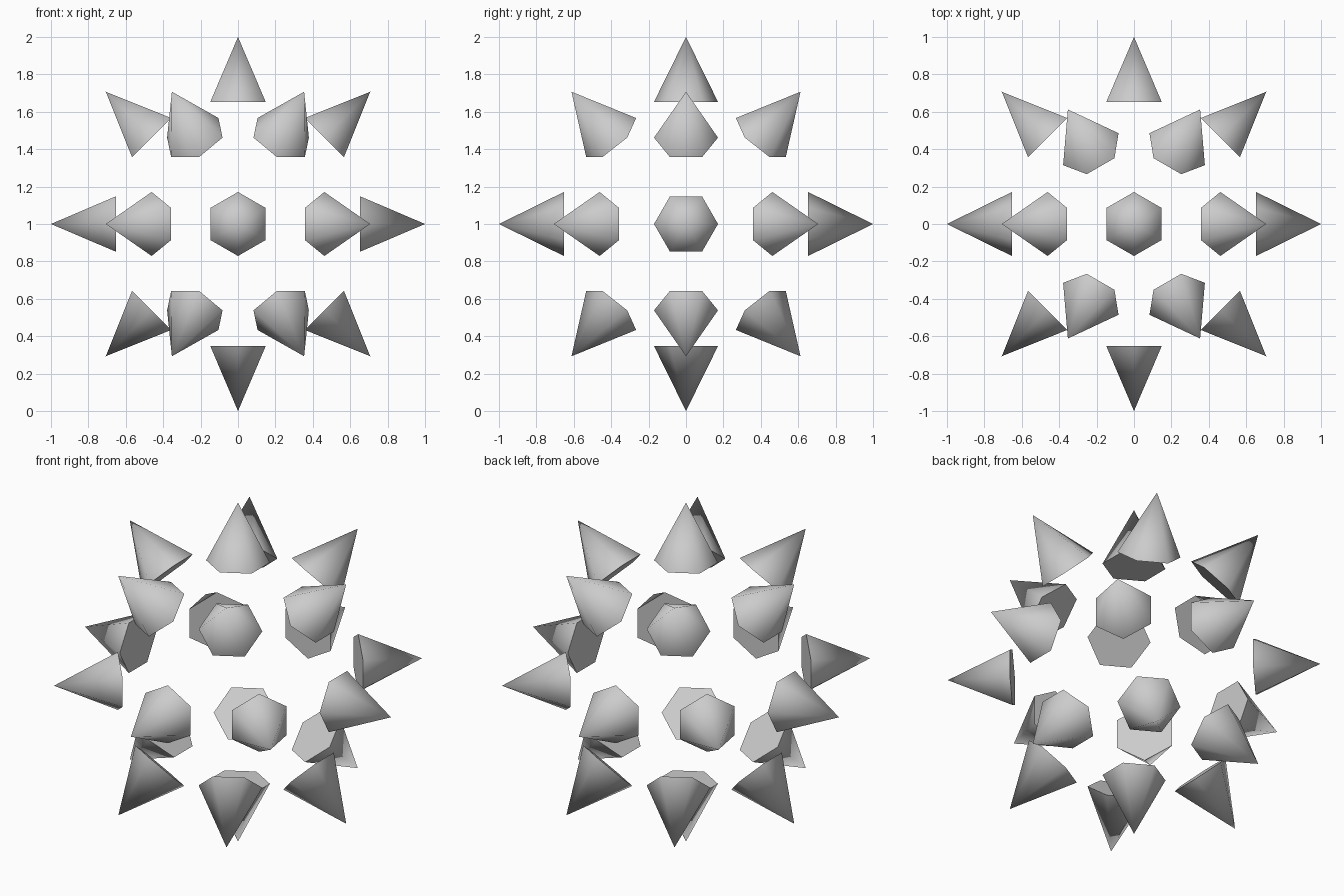
import bpy
from math import sin, cos, radians
from mathutils import Vector, Matrix

if "Cube" in bpy.data.objects:
    bpy.data.objects.remove(bpy.data.objects["Cube"])

SIDES, RADIUS = 6, 0.171
BASE_DIST, TIP_DIST = 0.653, 1.0
CENTRE = Vector((0, 0, 1))
UP, SIDE = Vector((0, 0, 1)), Vector((0, 1, 0))


def spike(name, direction, corner):
    """Six-sided cone pointing outwards, one base corner towards 'corner'."""
    d, y = direction.normalized(), corner.normalized()
    rot = Matrix((y.cross(d), y, d)).transposed()
    mid = CENTRE + d * (BASE_DIST + TIP_DIST) / 2
    bpy.ops.mesh.primitive_cone_add(vertices=SIDES, radius1=RADIUS, radius2=0,
                                    depth=TIP_DIST - BASE_DIST, location=mid,
                                    rotation=rot.to_euler())
    bpy.context.object.name = name
    bpy.ops.object.shade_smooth_by_angle(angle=radians(60))


# Pole spikes
spike("top_spike", UP, SIDE)
spike("bottom_spike", -UP, SIDE)

# Middle ring: eight spikes, the two on the x axis are turned sideways
for i in range(8):
    a = radians(45 * i)
    spike(f"middle_spike_{i + 1}", Vector((cos(a), sin(a), 0)),
          SIDE if i % 4 == 0 else UP)

# Upper and lower rings: six spikes each at 45 degrees
for level, s in (("upper", 1), ("lower", -1)):
    for i in range(6):
        a = radians(60 * i)
        spike(f"{level}_spike_{i + 1}", Vector((cos(a), sin(a), s)),
              Vector((-sin(a), cos(a), 0)))
